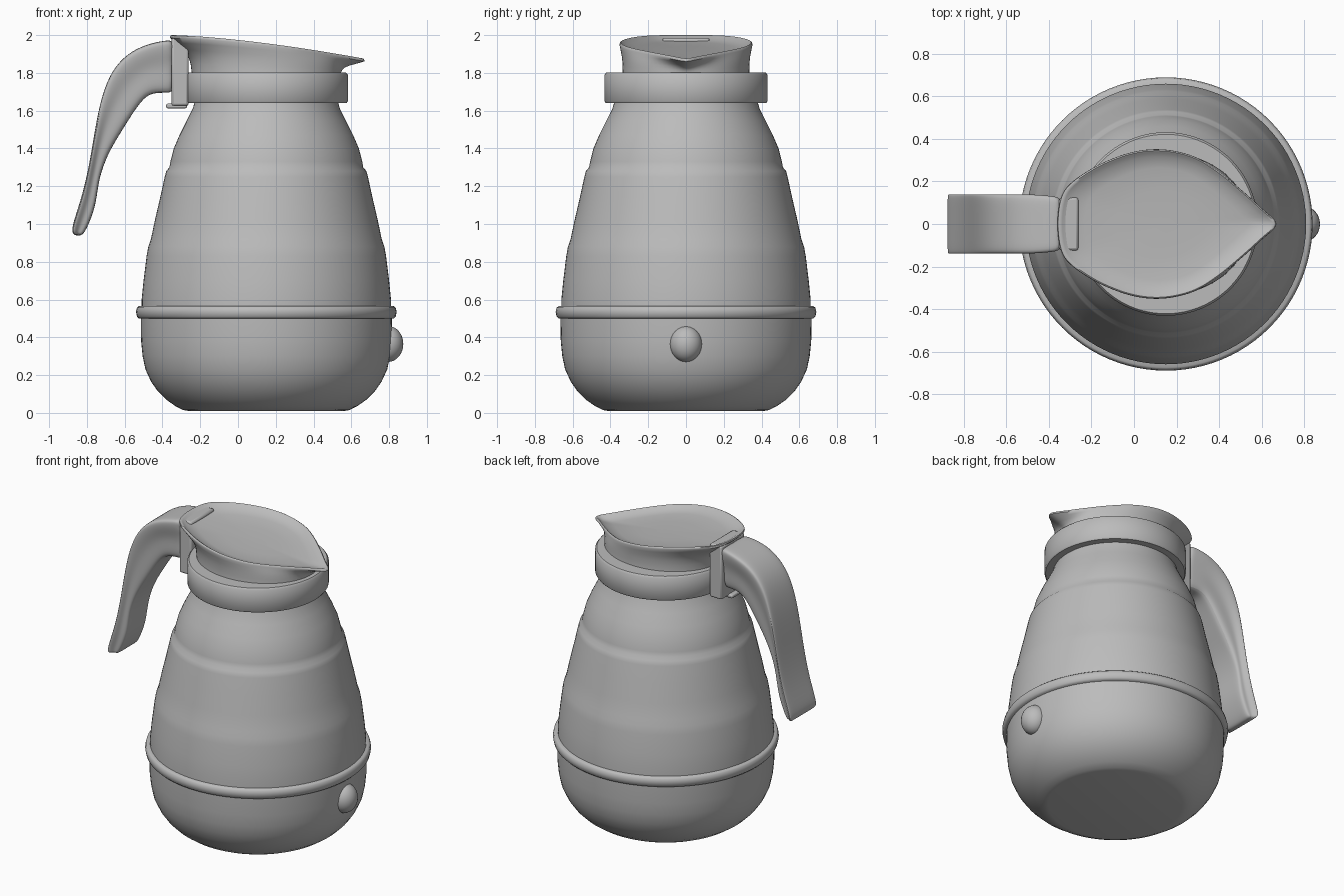
import bpy, bmesh, math
from mathutils import Vector

if "Cube" in bpy.data.objects:
    bpy.data.objects.remove(bpy.data.objects["Cube"])

AXIS = 0.15  # x position of the jug's axis

grey = bpy.data.materials.new("plain grey")
grey.use_nodes = True
grey.diffuse_color = (0.5, 0.5, 0.5, 1)
grey.node_tree.nodes["Principled BSDF"].inputs["Base Color"].default_value = (0.5, 0.5, 0.5, 1)


def loft(name, rings, angle=40, subdivide=0):
    """Bridge closed rings of points and cap both ends."""
    bm = bmesh.new()
    loops = [[bm.verts.new(p) for p in ring] for ring in rings]
    for a, b in zip(loops, loops[1:]):
        n = len(a)
        for i in range(n):
            bm.faces.new((a[i], a[(i + 1) % n], b[(i + 1) % n], b[i]))
    bm.faces.new(loops[0])
    bm.faces.new(loops[-1])
    bmesh.ops.recalc_face_normals(bm, faces=bm.faces)
    mesh = bpy.data.meshes.new(name)
    bm.to_mesh(mesh)
    bm.free()
    obj = bpy.data.objects.new(name, mesh)
    bpy.context.collection.objects.link(obj)
    mesh.materials.append(grey)
    if subdivide:
        obj.modifiers.new("smooth", "SUBSURF").levels = subdivide
        obj.modifiers["smooth"].render_levels = subdivide
    finish(obj, angle)
    return obj


def finish(obj, angle):
    bpy.ops.object.select_all(action="DESELECT")
    obj.select_set(True)
    bpy.context.view_layer.objects.active = obj
    bpy.ops.object.shade_smooth_by_angle(angle=math.radians(angle))


def ellipse(rx, ry, z, angles):
    return [(AXIS + rx * math.cos(a), ry * math.sin(a), z) for a in angles]


def lathe(name, profile, angle=40, steps=96):
    turn = [2 * math.pi * i / steps for i in range(steps)]
    return loft(name, [ellipse(r, r, z, turn) for r, z in profile], angle)


# Rounded base and stepped, tapering body
lathe("base", [(.41, .01), (.44, .015), (.48, .035), (.53, .07), (.575, .115), (.61, .165),
               (.64, .23), (.655, .3), (.663, .38), (.665, .51)])
lathe("body", [(.66, .5), (.66, .6), (.65, .7), (.634, .83), (.625, .88), (.611, .92),
               (.59, 1.02), (.562, 1.14), (.538, 1.25), (.53, 1.28), (.513, 1.3), (.508, 1.33),
               (.49, 1.4), (.46, 1.47), (.42, 1.55), (.39, 1.61), (.375, 1.66)])
lathe("waist_ring", [(.64, .495), (.675, .5), (.685, .51), (.69, .535), (.685, .557),
                     (.675, .565), (.64, .565)], 50)
lathe("collar", [(.36, 1.64), (.425, 1.64), (.432, 1.65), (.432, 1.79), (.422, 1.802),
                 (.36, 1.802)])

# Pointed pouring lid: half outline as x, half width, refined then mirrored
half = [(.67, 0), (.6, .075), (.5, .165), (.4, .247), (.3, .31), (.2, .342), (.1, .352),
        (0, .34), (-.1, .308), (-.2, .26), (-.3, .19), (-.345, .12), (-.36, 0)]
full = half + [(x, -y) for x, y in half[-2:0:-1]]
outline = []
for i in range(len(full)):
    p0, p1, p2, p3 = (Vector(full[(i + k) % len(full)]) for k in (-1, 0, 1, 2))
    for t in (0, .25, .5, .75):
        outline.append(p1 + (p2 - p0) * (t / 2) + (p0 * 2 - p1 * 5 + p2 * 4 - p3) * (t * t / 2)
                       + (p1 * 3 - p0 - p2 * 3 + p3) * (t ** 3 / 2))


def rim_height(x):
    u = min(1, max(0, (x + .36) / 1.03))
    return 2 - .125 * u ** 1.5


def rim(scale, drop):
    ring = []
    for p in outline:
        x, y = AXIS + (p.x - AXIS) * scale, p.y * scale
        ring.append(Vector((x, y, rim_height(x) - drop)))
    return ring


angles = [math.atan2(p.y, p.x - AXIS) for p in outline]
neck = [Vector(p) for p in ellipse(.395, .335, 1.8, angles)]
edge = rim(1, .014)
rings = [ellipse(.395, .34, 1.76, angles), neck]
for up, out in ((.25, .05), (.45, .15), (.65, .38), (.85, .75)):
    ring = []
    for a, b in zip(neck, edge):
        p = a.lerp(b, out)
        p.z = a.z + (b.z - a.z) * up
        ring.append(p)
    rings.append(ring)
rings += [edge, rim(.995, .003), rim(.98, 0), rim(.955, .006), rim(.9, .022),
          rim(.75, .034), rim(.45, .04), rim(.1, .042)]
loft("pouring_lid", rings, 55)


def block(name, size, center, bevel):
    bpy.ops.mesh.primitive_cube_add(size=1, location=center)
    obj = bpy.context.object
    obj.name = name
    obj.scale = size
    bpy.ops.object.transform_apply(location=False, rotation=False)
    mod = obj.modifiers.new("bevel", "BEVEL")
    mod.width, mod.segments = bevel, 2
    obj.data.materials.append(grey)
    finish(obj, 40)


# Bracket joining the handle to the collar, with its small clip
block("handle_bracket", (.09, .25, .36), (-.307, 0, 1.805), .012)
block("bracket_clip", (.11, .1, .025), (-.325, 0, 1.625), .008)

# Curved strap handle: outer and inner edge pairs, wide outside and narrower inside
spine = [((-.33, 1.975), (-.33, 1.695)), ((-.38, 1.972), (-.38, 1.695)),
         ((-.46, 1.958), (-.46, 1.695)), ((-.56, 1.92), (-.51, 1.655)),
         ((-.65, 1.84), (-.565, 1.575)), ((-.71, 1.72), (-.63, 1.47)),
         ((-.75, 1.55), (-.69, 1.37)), ((-.785, 1.32), (-.738, 1.24)),
         ((-.825, 1.15), (-.75, 1.11)), ((-.865, 1.03), (-.785, 1.01)),
         ((-.882, .965), (-.815, .95)), ((-.868, .94), (-.835, .937))]
section = [(0, .06), (0, .13), (.06, .142), (.25, .135), (.5, .112), (.8, .112), (1, .1), (1, .05)]
section += [(t, -y) for t, y in reversed(section)]
rings = []
for i, (o, n) in enumerate(spine):
    o, n = Vector(o), Vector(n)
    wide = .88 if i == 0 else .94 if i == 1 else 1
    rings.append([(*o.lerp(n, t)[:1], y * wide, o.lerp(n, t).y) for t, y in section])
loft("handle", rings, 60, 2)

# Round knob on the base
bpy.ops.mesh.primitive_uv_sphere_add(segments=32, ring_count=16, radius=1,
                                     location=(.795, 0, .365))
knob = bpy.context.object
knob.name = "base_knob"
knob.scale = (.08, .085, .095)
knob.data.materials.append(grey)
finish(knob, 60)
